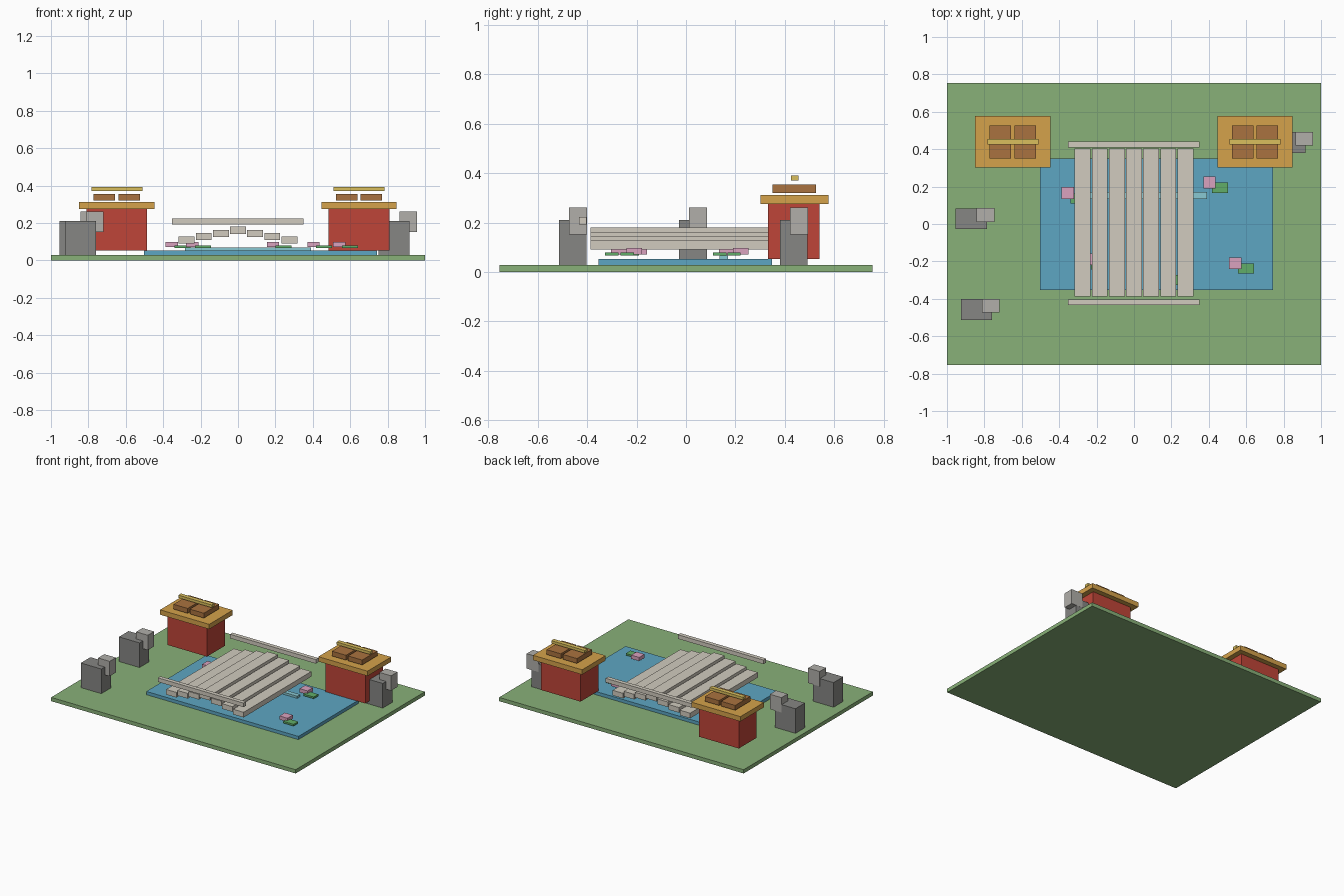
import bpy

if "Cube" in bpy.data.objects:
    bpy.data.objects.remove(bpy.data.objects["Cube"])


def material(name, rgb):
    m = bpy.data.materials.new(name)
    m.diffuse_color = (*rgb, 1)
    m.use_nodes = True
    m.node_tree.nodes["Principled BSDF"].inputs["Base Color"].default_value = m.diffuse_color
    return m


GRASS = material("grass", (0.25, 0.44, 0.19))
WATER = material("water", (0.11, 0.38, 0.54))
FOAM = material("foam", (0.25, 0.58, 0.65))
STONE = material("pale_stone", (0.64, 0.60, 0.52))
RED = material("red_wall", (0.52, 0.06, 0.04))
ORANGE = material("orange_eave", (0.66, 0.36, 0.07))
BROWN = material("brown_tile", (0.40, 0.17, 0.05))
GOLD = material("gold_ridge", (0.70, 0.52, 0.11))
DARK = material("dark_rock", (0.24, 0.24, 0.23))
LIGHT = material("light_rock", (0.44, 0.43, 0.40))
PAD = material("lily_green", (0.12, 0.42, 0.14))
PINK = material("lily_pink", (0.70, 0.36, 0.52))


def box(name, x, y, z, mat):
    """Box from (min, max) ranges on each axis."""
    bpy.ops.mesh.primitive_cube_add(size=1, location=[sum(r) / 2 for r in (x, y, z)])
    o = bpy.context.object
    o.name = name
    o.scale = [r[1] - r[0] for r in (x, y, z)]
    bpy.ops.object.transform_apply(location=False, rotation=False, scale=True)
    o.data.materials.append(mat)


def around(c, size):
    return (c - size / 2, c + size / 2)


# Garden base, pond and ripple
box("ground", (-1, 1), (-0.755, 0.755), (0, 0.028), GRASS)
box("pond", (-0.502, 0.742), (-0.354, 0.349), (0.028, 0.052), WATER)
box("ripple", (-0.283, 0.39), (0.135, 0.17), (0.052, 0.068), FOAM)

# Arched bridge: seven stepped slabs and two rails
for i in range(-3, 4):
    top = 0.18 - 0.017 * abs(i)
    box("bridge_slab", around(i * 0.0915, 0.085), (-0.387, 0.404), (top - 0.038, top), STONE)
for y in (-0.418, 0.425):
    box("bridge_rail", (-0.352, 0.349), around(y, 0.03), (0.193, 0.223), STONE)

# Two pavilions
for cx in (-0.648, 0.647):
    box("pavilion_wall", around(cx, 0.325), (0.331, 0.54), (0.052, 0.276), RED)
    box("pavilion_eave", around(cx, 0.402), (0.302, 0.577), (0.276, 0.312), ORANGE)
    for s in (-1, 1):
        box("roof_tile", around(cx + s * 0.066, 0.115), (0.35, 0.527), (0.319, 0.355), BROWN)
    box("roof_ridge", around(cx, 0.273), (0.424, 0.455), (0.371, 0.391), GOLD)

# Garden rocks: (left edge, front edge)
for x, y in ((-0.926, -0.514), (-0.954, -0.028), (0.75, 0.38)):
    box("rock_base", (x, x + 0.168), (y, y + 0.112), (0.028, 0.21), DARK)
    box("rock_top", (x + 0.113, x + 0.208), (y + 0.04, y + 0.113), (0.152, 0.262), LIGHT)

# Water lilies: pad centres
for x, y in ((0.46, 0.194), (0.598, -0.238), (-0.297, 0.137), (-0.188, -0.217), (0.244, -0.30)):
    box("lily_pad", around(x, 0.085), around(y, 0.054), (0.067, 0.08), PAD)
    box("lily_flower", around(x - 0.057, 0.065), around(y + 0.028, 0.063), (0.071, 0.098), PINK)
